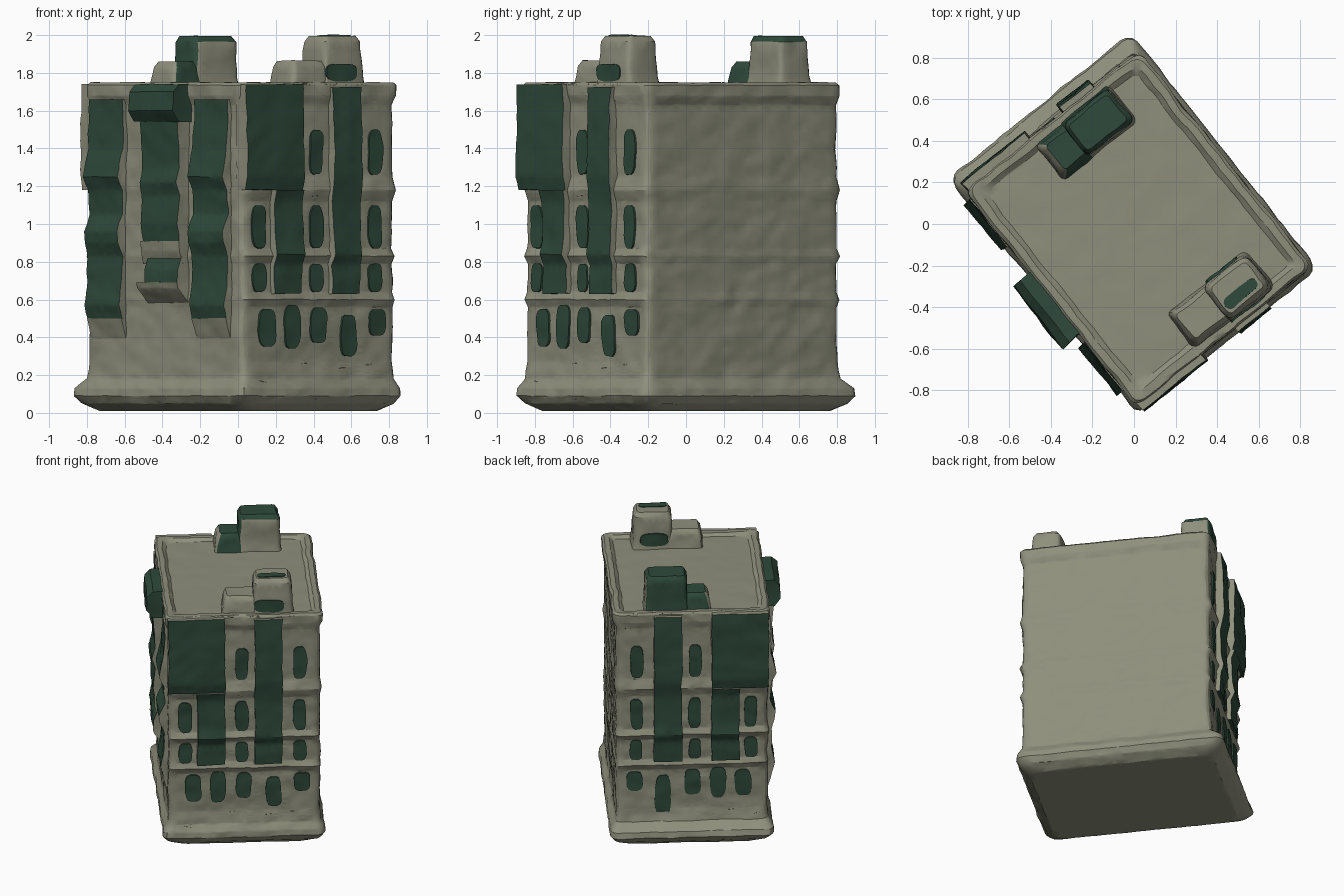
import bpy, bmesh, math
from mathutils import Vector, noise

if "Cube" in bpy.data.objects:
    bpy.data.objects.remove(bpy.data.objects["Cube"])

C, S = math.cos(math.radians(38.7)), math.sin(math.radians(38.7))


def colour(name, rgb):
    m = bpy.data.materials.new(name)
    m.diffuse_color = (*rgb, 1)
    m.use_nodes = True
    m.node_tree.nodes["Principled BSDF"].inputs["Base Color"].default_value = m.diffuse_color
    return m


STONE = colour("grey_stone", (0.27, 0.275, 0.2))
GREEN = colour("dark_green", (0.028, 0.068, 0.044))


def finish(name, bm, mats, rule=None, size=0.06):
    """Refine the mesh, weather it with one shared noise field, turn it into place."""
    bmesh.ops.recalc_face_normals(bm, faces=bm.faces)
    if rule:
        bm.normal_update()
        for f in bm.faces:
            f.material_index = rule(f.normal)
    bmesh.ops.triangulate(bm, faces=bm.faces)
    for _ in range(6):
        long = [e for e in bm.edges if e.calc_length() > size]
        if not long:
            break
        bmesh.ops.subdivide_edges(bm, edges=long, cuts=1)
        bmesh.ops.triangulate(bm, faces=bm.faces)
    for v in bm.verts:
        p = v.co.copy()
        n = noise.noise_vector(p * 6) * 0.008 + noise.noise_vector(p * 14) * 0.006
        n.z *= 0.4 if p.z > 0.05 else 0
        p += n
        v.co = (C * p.x - S * p.y, S * p.x + C * p.y, p.z)
    me = bpy.data.meshes.new(name)
    bm.to_mesh(me)
    bm.free()
    for m in mats:
        me.materials.append(m)
    me.polygons.foreach_set("use_smooth", [True] * len(me.polygons))
    me.set_sharp_from_angle(angle=math.radians(32))
    ob = bpy.data.objects.new(name, me)
    bpy.context.collection.objects.link(ob)


def loft(bm, rings):
    """Join rings of points and cap both ends."""
    vs = [[bm.verts.new(p) for p in r] for r in rings]
    n = len(vs[0])
    for a, b in zip(vs, vs[1:]):
        for i in range(n):
            bm.faces.new((a[i], a[(i + 1) % n], b[(i + 1) % n], b[i]))
    bm.faces.new(vs[0])
    bm.faces.new(vs[-1])


def rounded(u0, u1, v0, v1, z, r):
    pts = []
    for k, (cu, cv) in enumerate([(u1 - r, v1 - r), (u0 + r, v1 - r), (u0 + r, v0 + r), (u1 - r, v0 + r)]):
        for j in range(4):
            t = math.radians(90 * k + 30 * j)
            pts.append(Vector((cu + r * math.cos(t), cv + r * math.sin(t), z)))
    return pts


def place(side, a, d, z):
    """a runs along the wall, d is the distance out from the centre."""
    return {"front": (a, -d, z), "back": (a, d - 0.055, z), "left": (-d, a, z)}[side]


def bay(name, side, a0, a1, profile, green=True, green_sides=False):
    """Wavy bay: profile of (z, depth) swept along the wall, stone ends and caps."""
    inner = 0.49 if side == "left" else 0.645
    pts = [(profile[0][0], inner)] + profile + [(profile[-1][0], inner)]
    bm = bmesh.new()
    loft(bm, [[place(side, a, d, z) for z, d in pts] for a in (a0, a1)])
    along = 1 if side == "left" else 0
    finish(name, bm, [STONE, GREEN], lambda n: int(
        green and (green_sides or (abs(n[along]) < 0.8 and n.z < 0.9))))


def plate(name, side, a, z0, z1, w, d):
    """Thin rounded window plate."""
    zc, h = (z0 + z1) / 2, (z1 - z0) / 2
    rings = []
    for depth in (d - 0.02, d + 0.009):
        r = []
        for i in range(16):
            t = 2 * math.pi * (i + 0.5) / 16
            c, s = math.cos(t), math.sin(t)
            r.append(place(side, a + w / 2 * math.copysign(abs(c) ** 0.6, c), depth,
                           zc + h * math.copysign(abs(s) ** 0.6, s)))
        rings.append(r)
    bm = bmesh.new()
    loft(bm, rings)
    finish(name, bm, [GREEN])


# main block: flared plinth, soft floor ledges, cornice and shallow roof rim
bm = bmesh.new()
loft(bm, [rounded(-hu, hu, -hf, hb, z, r) for z, hu, hf, hb, r in [
    (0.01, 0.47, 0.64, 0.64, 0.08), (0.05, 0.535, 0.70, 0.70, 0.07),
    (0.09, 0.56, 0.725, 0.73, 0.06), (0.13, 0.555, 0.72, 0.72, 0.05),
    (0.18, 0.525, 0.69, 0.65, 0.04), (0.27, 0.52, 0.68, 0.63, 0.04),
    (0.56, 0.52, 0.68, 0.625, 0.04), (0.6, 0.525, 0.697, 0.642, 0.04),
    (0.64, 0.52, 0.68, 0.625, 0.04), (0.79, 0.52, 0.68, 0.625, 0.04),
    (0.83, 0.525, 0.70, 0.645, 0.04), (0.87, 0.52, 0.68, 0.625, 0.04),
    (1.12, 0.52, 0.68, 0.625, 0.04), (1.18, 0.525, 0.70, 0.645, 0.04),
    (1.25, 0.52, 0.68, 0.625, 0.04), (1.63, 0.52, 0.68, 0.625, 0.04),
    (1.68, 0.54, 0.695, 0.635, 0.04), (1.735, 0.54, 0.695, 0.635, 0.04),
    (1.75, 0.525, 0.685, 0.625, 0.04), (1.75, 0.49, 0.645, 0.59, 0.03),
    (1.73, 0.465, 0.62, 0.565, 0.03)]])
finish("building_body", bm, [STONE])

# window walls: front and back share one layout
upper = [(1.74, 0.725), (1.5, 0.73), (1.25, 0.735), (1.18, 0.72)]
lower = [(1.18, 0.735), (1.12, 0.715), (0.92, 0.72), (0.84, 0.735), (0.78, 0.71), (0.63, 0.71)]
for side in ("front", "back"):
    bay(side + "_wide_bay", side, -0.525, -0.135, upper)
    bay(side + "_wide_bay_leg", side, -0.325, -0.135, lower)
    bay(side + "_narrow_bay", side, 0.07, 0.26, [(1.725, 0.72)] + upper[1:3] + lower[1:])
    for i, a in enumerate((-0.405, -0.02, 0.38)):
        rows = [(0.87, 1.1), (0.64, 0.79)] + ([(1.26, 1.5)] if i else [])
        for z0, z1 in rows:
            plate(side + "_window", side, a, z0, z1, 0.09, 0.682)
    low_z = 0.3 if side == "front" else 0.2
    for a, z0, z1 in [(-0.35, 0.35, 0.55), (-0.18, 0.34, 0.57), (-0.005, 0.37, 0.56),
                      (0.2, low_z, 0.52), (0.395, 0.41, 0.55)]:
        plate(side + "_ground_window", side, a, z0, z1, 0.11, 0.682)

# left wall: two wavy side bays and a deeper middle bay
wave = [(1.66, 0.545), (1.55, 0.54), (1.4, 0.55), (1.25, 0.58), (1.18, 0.55), (1.05, 0.54),
        (0.96, 0.58), (0.9, 0.575), (0.83, 0.545), (0.7, 0.55), (0.57, 0.57), (0.49, 0.55)]
for label, a0, a1 in (("rear", 0.30, 0.585), ("near", -0.59, -0.30)):
    bay("left_" + label + "_bay", "left", a0, a1, wave)
    bay("left_" + label + "_bay_foot", "left", a0, a1, [(0.5, 0.555), (0.45, 0.54), (0.38, 0.515)], False)
bay("left_middle_bay_head", "left", -0.25, 0.13,
    [(1.74, 0.6), (1.7, 0.64), (1.6, 0.645), (1.54, 0.6)], green_sides=True)
bay("left_middle_bay", "left", -0.235, 0.08,
    [(1.56, 0.6), (1.3, 0.585), (1.22, 0.605), (1.15, 0.585), (1.0, 0.6), (0.9, 0.585)])
bay("left_middle_ledge", "left", -0.235, 0.1, [(0.91, 0.59), (0.86, 0.585), (0.79, 0.56)], False)
bay("left_middle_lower_bay", "left", -0.235, 0.05, [(0.83, 0.565), (0.76, 0.595), (0.69, 0.6)])
bay("left_middle_foot", "left", -0.235, 0.11, [(0.69, 0.6), (0.66, 0.59), (0.58, 0.52)], False)


# stepped roof blocks
def roof_block(name, u0, u1, v0, v1, top, rule):
    bm = bmesh.new()
    loft(bm, [rounded(u0 - g, u1 + g, v0 - g, v1 + g, z, r) for z, g, r in [
        (1.7, 0.02, 0.03), (1.78, 0.008, 0.03), (top - 0.03, 0, 0.03), (top, -0.02, 0.02)]])
    finish(name, bm, [STONE, GREEN], rule)


roof_block("rear_roof_tower", 0.03, 0.31, 0.39, 0.59, 1.995,
           lambda n: int(n.z > 0.5 or n.x < -0.5 or n.y > 0.5))
roof_block("rear_roof_step", -0.12, 0.06, 0.39, 0.58, 1.86, lambda n: int(n.x > -0.5))
roof_block("front_roof_tower", 0.07, 0.325, -0.65, -0.45, 1.995, lambda n: 0)
roof_block("front_roof_step", -0.135, 0.1, -0.64, -0.45, 1.865, lambda n: 0)
plate("front_roof_patch_outer", "front", 0.17, 1.755, 1.85, 0.2, 0.653)
plate("front_roof_patch_inner", "front", 0.19, 1.755, 1.85, 0.2, 0.452)
bm = bmesh.new()
loft(bm, [rounded(0.1, 0.29, -0.615, -0.555, z, 0.025) for z in (1.975, 2.001)])
finish("front_roof_top_patch", bm, [GREEN])
